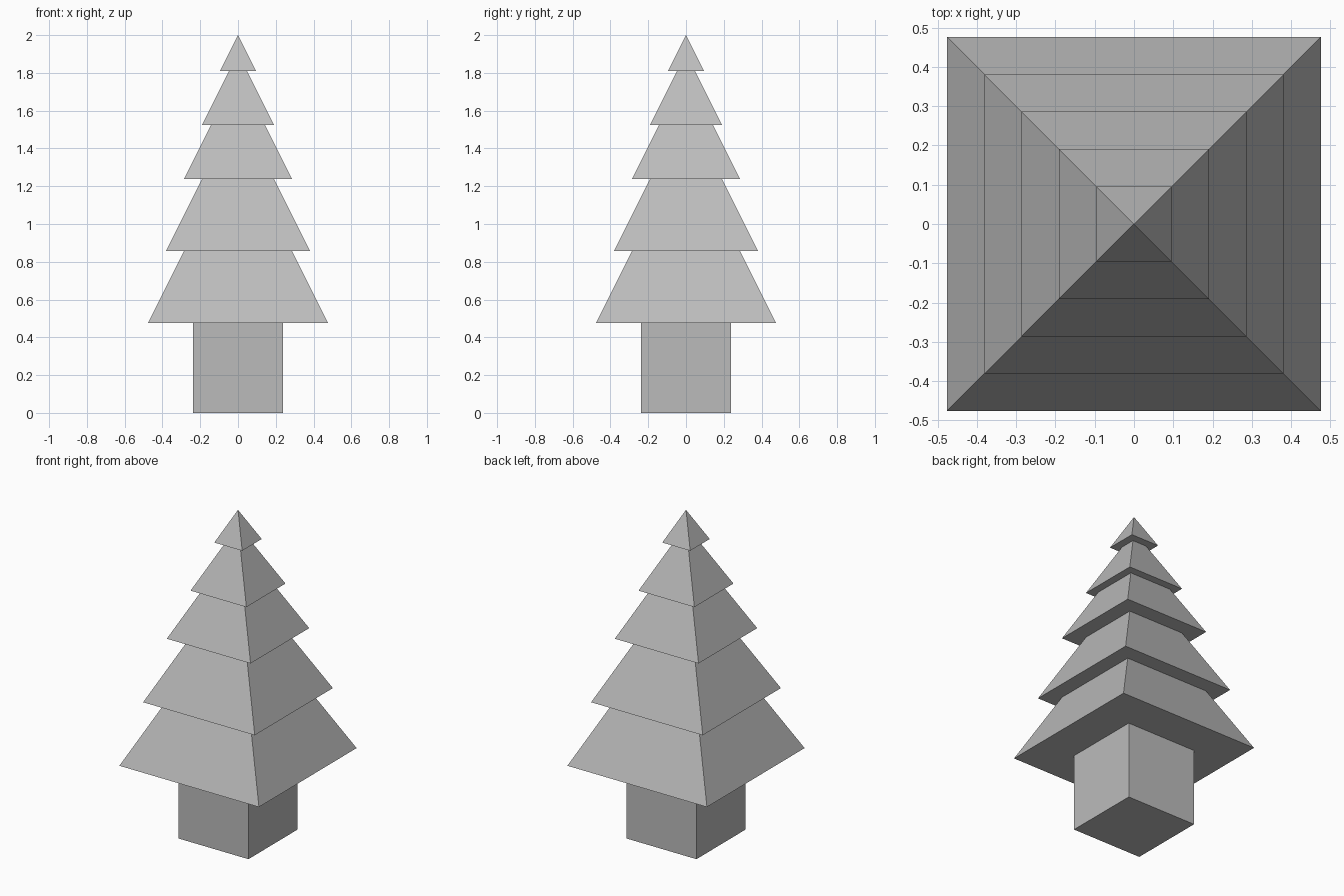
import bpy
from math import pi, sqrt

cube = bpy.data.objects.get("Cube")
if cube:
    bpy.data.objects.remove(cube, do_unlink=True)

UNIT = 2 / 21  # the tree is 21 units tall

grey = bpy.data.materials.new("plain grey")
grey.use_nodes = True
grey.diffuse_color = (0.5, 0.5, 0.5, 1)
grey.node_tree.nodes["Principled BSDF"].inputs["Base Color"].default_value = (0.5, 0.5, 0.5, 1)


def finish(name):
    obj = bpy.context.object
    obj.name = name
    bpy.ops.object.transform_apply(location=False, rotation=True, scale=True)
    obj.data.materials.append(grey)


# Square trunk
bpy.ops.mesh.primitive_cube_add(size=5 * UNIT, location=(0, 0, 2.5 * UNIT))
finish("trunk")

# Stacked four-sided pyramids, widest at the bottom, each as tall as it is wide
for i, base in enumerate((5, 9, 13, 16, 19)):
    half = (5 - i) * UNIT
    height = 2 * half
    bpy.ops.mesh.primitive_cone_add(
        vertices=4, radius1=half * sqrt(2), radius2=0, depth=height,
        location=(0, 0, base * UNIT + height / 2), rotation=(0, 0, pi / 4))
    finish(f"branch_tier_{i + 1}")
